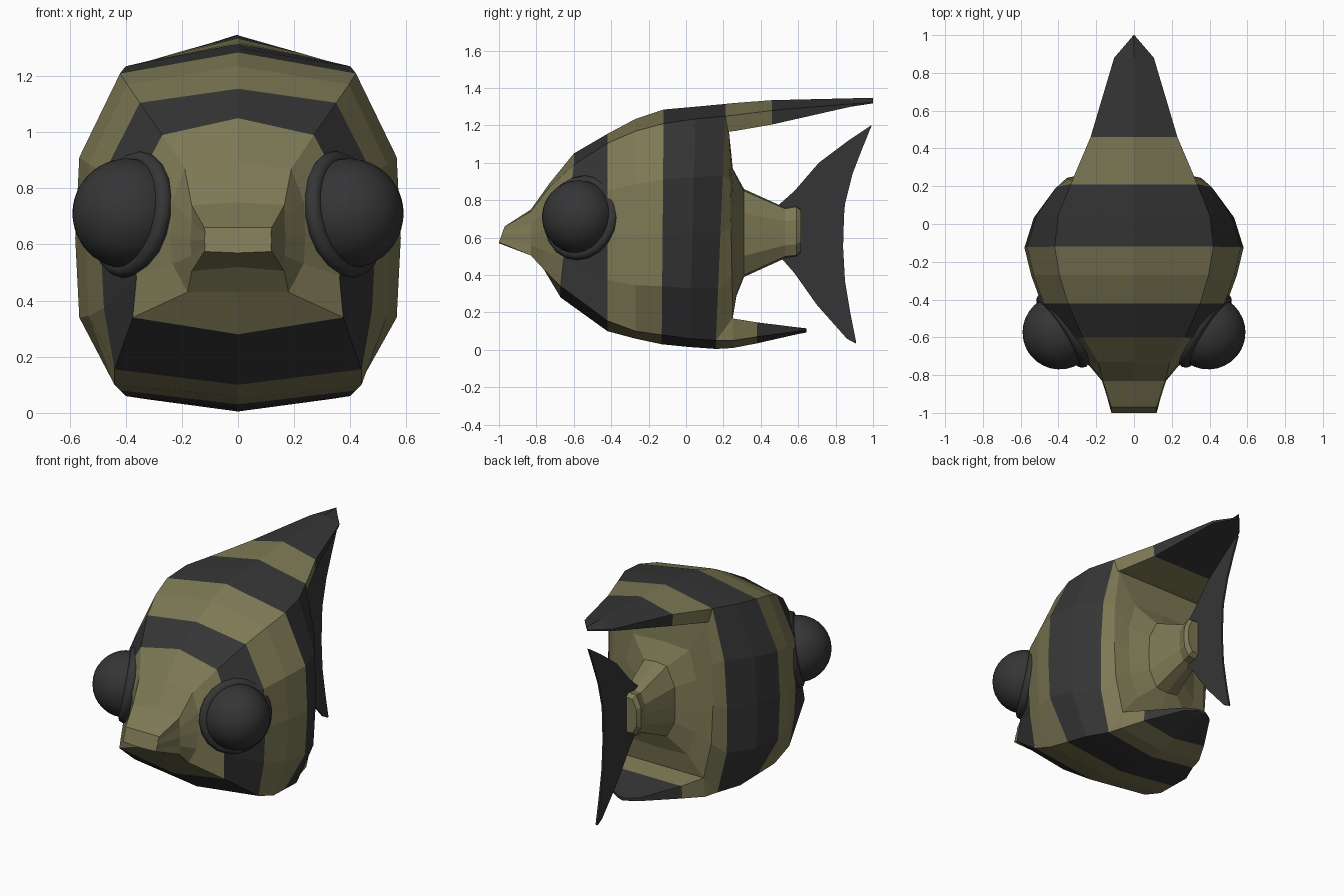
import bpy, bmesh, math
from mathutils import Vector


def material(name, rgb):
    m = bpy.data.materials.new(name)
    m.diffuse_color = (*rgb, 1)
    return m


OLIVE = material("olive", (0.205, 0.19, 0.09))
DARK = material("charcoal", (0.036, 0.036, 0.037))


def loft(name, rings, is_dark):
    """Skin closed rings of points; is_dark(segment) picks the stripe colour."""
    bm = bmesh.new()
    vs = [[bm.verts.new(p) for p in r] for r in rings]
    n = len(rings[0])
    for s, (a, b) in enumerate(zip(vs, vs[1:])):
        for i in range(n):
            j = (i + 1) % n
            bm.faces.new((a[i], a[j], b[j], b[i])).material_index = int(is_dark(s))
    bm.faces.new(vs[0]).material_index = int(is_dark(0))
    bm.faces.new(vs[-1]).material_index = int(is_dark(len(rings) - 2))
    bmesh.ops.remove_doubles(bm, verts=bm.verts, dist=0.0005)
    bmesh.ops.recalc_face_normals(bm, faces=bm.faces)
    me = bpy.data.meshes.new(name)
    bm.to_mesh(me)
    bm.free()
    me.materials.append(OLIVE)
    me.materials.append(DARK)
    ob = bpy.data.objects.new(name, me)
    bpy.context.collection.objects.link(ob)
    return ob


def mirrored(half):
    """Close a half ring that starts and ends on x = 0."""
    return half + [(-x, y, z) for x, y, z in half[-2:0:-1]]


def body_ring(yt, yb, zt, ztc, xt, xs, xb, zbc, zb):
    def side(x, t):
        return (x, yt + (yb - yt) * t, ztc + (zbc - ztc) * t)
    return mirrored([(0, yt, zt), side(xt, 0), side(xs * 0.975, 0.265), side(xs, 0.52),
                     side(xs * 0.975, 0.77), side(xb, 1), (0, yb, zb)])


# Body: y top, y bottom, z top, z top corner, x top corner, x side,
# x bottom corner, z bottom corner, z bottom
body = [
    (-0.97, -1.00, 0.66, 0.66, 0.12, 0.12, 0.12, 0.575, 0.57),
    (-0.83, -0.83, 0.75, 0.74, 0.165, 0.17, 0.165, 0.505, 0.52),
    (-0.73, -0.76, 0.89, 0.87, 0.19, 0.24, 0.18, 0.43, 0.43),
    (-0.60, -0.67, 1.05, 0.99, 0.27, 0.37, 0.375, 0.34, 0.28),
    (-0.42, -0.42, 1.155, 1.105, 0.35, 0.49, 0.44, 0.155, 0.10),
    (-0.27, -0.27, 1.235, 1.17, 0.395, 0.545, 0.44, 0.10, 0.06),
    (-0.12, -0.13, 1.285, 1.21, 0.42, 0.58, 0.42, 0.08, 0.03),
    (0.05, 0.02, 1.30, 1.235, 0.40, 0.53, 0.40, 0.06, 0.015),
    (0.21, 0.16, 1.315, 1.25, 0.335, 0.42, 0.335, 0.05, 0.005),
    (0.23, 0.25, 1.165, 1.165, 0.31, 0.36, 0.30, 0.17, 0.17),
    (0.25, 0.27, 0.97, 0.96, 0.20, 0.26, 0.20, 0.30, 0.29),
    (0.31, 0.31, 0.86, 0.85, 0.08, 0.14, 0.08, 0.40, 0.39),
    (0.53, 0.53, 0.76, 0.755, 0.05, 0.08, 0.05, 0.50, 0.49),
    (0.59, 0.59, 0.77, 0.765, 0.06, 0.095, 0.06, 0.505, 0.50),
    (0.615, 0.615, 0.75, 0.745, 0.05, 0.08, 0.05, 0.53, 0.525),
]
loft("body", [body_ring(*r) for r in body], lambda s: s in (3, 6, 7))


# Top and bottom fins: y, half width, z outer centre, z corner, z inner
def fin_ring(y, x, zo, zc, zi):
    return mirrored([(0, y, zo), (x, y, zc), (x * 0.97, y, zi), (0, y, zi)])


top_fin = [(0.21, 0.335, 1.315, 1.25, 1.165), (0.26, 0.315, 1.32, 1.255, 1.17),
           (0.46, 0.23, 1.335, 1.28, 1.205), (0.88, 0.105, 1.345, 1.315, 1.30),
           (1.0, 0.002, 1.348, 1.325, 1.318)]
bottom_fin = [(0.16, 0.335, 0.005, 0.05, 0.17), (0.25, 0.31, 0.01, 0.05, 0.168),
              (0.38, 0.24, 0.035, 0.07, 0.147), (0.60, 0.10, 0.085, 0.10, 0.12),
              (0.645, 0.03, 0.093, 0.103, 0.115)]
loft("top_fin", [fin_ring(*r) for r in top_fin], lambda s: s >= 2)
loft("bottom_fin", [fin_ring(*r) for r in bottom_fin], lambda s: s >= 2)

# Tail fin: upright blade skinned between its front and rear edges
front_edge = [(0.99, 1.2), (0.87, 1.12), (0.71, 1.0), (0.58, 0.85), (0.49, 0.77),
              (0.51, 0.49), (0.58, 0.41), (0.70, 0.24), (0.86, 0.06), (0.905, 0.035)]
rear_edge = [(0.992, 1.198), (0.94, 1.07), (0.89, 0.94), (0.85, 0.78), (0.845, 0.72),
             (0.84, 0.55), (0.845, 0.46), (0.85, 0.37), (0.88, 0.19), (0.91, 0.04)]
T = 0.006
loft("tail_fin", [[(-T, a, b), (T, a, b), (T, c, d), (-T, c, d)]
                  for (a, b), (c, d) in zip(front_edge, rear_edge)], lambda s: True)

# Eyes: smooth ball in a raised rim, facing out, forward and slightly up
for s, side in ((1, "right"), (-1, "left")):
    centre = Vector((s * 0.393, -0.573, 0.71))
    normal = Vector((s * 0.83, -0.53, 0.17))
    rot = normal.to_track_quat('Z', 'Y').to_euler()
    bpy.ops.mesh.primitive_uv_sphere_add(segments=32, ring_count=16, radius=0.197,
                                         location=centre, rotation=rot)
    ball = bpy.context.object
    ball.name = side + "_eye"
    bpy.ops.mesh.primitive_torus_add(major_segments=20, minor_segments=8, major_radius=0.198,
                                     minor_radius=0.032, location=centre - normal * 0.02,
                                     rotation=rot)
    rim = bpy.context.object
    rim.name = side + "_eye_rim"
    for ob in (ball, rim):
        ob.data.materials.append(DARK)
        bpy.ops.object.select_all(action='DESELECT')
        ob.select_set(True)
        bpy.context.view_layer.objects.active = ob
        bpy.ops.object.shade_smooth_by_angle(angle=math.radians(50))
